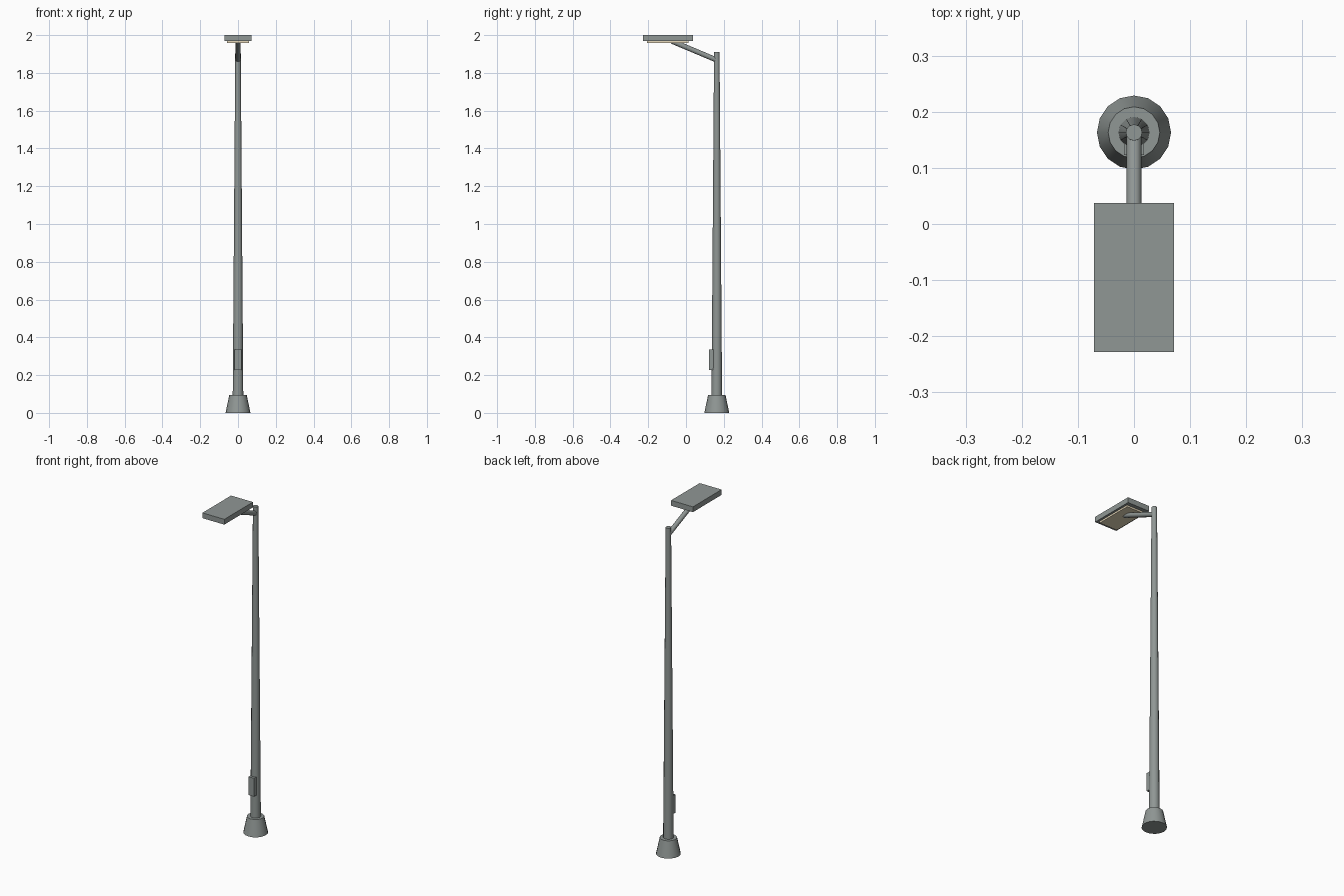
import bpy, math
from mathutils import Vector

if "Cube" in bpy.data.objects:
    bpy.data.objects.remove(bpy.data.objects["Cube"])

PY = 0.163  # pole axis


def material(name, col):
    m = bpy.data.materials.new(name)
    m.diffuse_color = (*col, 1)
    m.use_nodes = True
    m.node_tree.nodes["Principled BSDF"].inputs["Base Color"].default_value = m.diffuse_color
    return m


metal = material("grey_metal", (0.28, 0.31, 0.30))
glass = material("warm_lens", (0.80, 0.70, 0.50))


def finish(ob, name, mat, smooth=False):
    ob.name = name
    ob.data.materials.append(mat)
    if smooth:
        bpy.ops.object.shade_smooth_by_angle(angle=math.radians(40))
    return ob


def tube(name, a, b, r1, r2, sides):
    a, b = Vector(a), Vector(b)
    d = b - a
    bpy.ops.mesh.primitive_cone_add(vertices=sides, radius1=r1, radius2=r2,
                                    depth=d.length, location=(a + b) / 2,
                                    rotation=d.to_track_quat('Z', 'Y').to_euler())
    return finish(bpy.context.object, name, metal, True)


def box(name, lo, hi, mat):
    lo, hi = Vector(lo), Vector(hi)
    bpy.ops.mesh.primitive_cube_add(size=1, location=(lo + hi) / 2)
    ob = bpy.context.object
    ob.scale = hi - lo
    return finish(ob, name, mat)


# Flared foot and tapered pole
tube("base_foot", (0, PY, 0), (0, PY, 0.095), 0.066, 0.046, 16)
tube("pole", (0, PY, 0.02), (0, PY, 1.91), 0.0285, 0.0145, 12)

# Access door on the front of the pole
box("access_door", (-0.018, 0.123, 0.228), (0.018, 0.155, 0.335), metal)

# Sloping arm
tube("arm", (0, PY - 0.005, 1.87), (0, -0.075, 1.968), 0.0135, 0.0135, 12)

# Lamp head with lens underneath
box("lamp_head", (-0.071, -0.228, 1.969), (0.071, 0.037, 2.0), metal)
box("lamp_lens", (-0.058, -0.207, 1.959), (0.058, 0.014, 1.972), glass)
